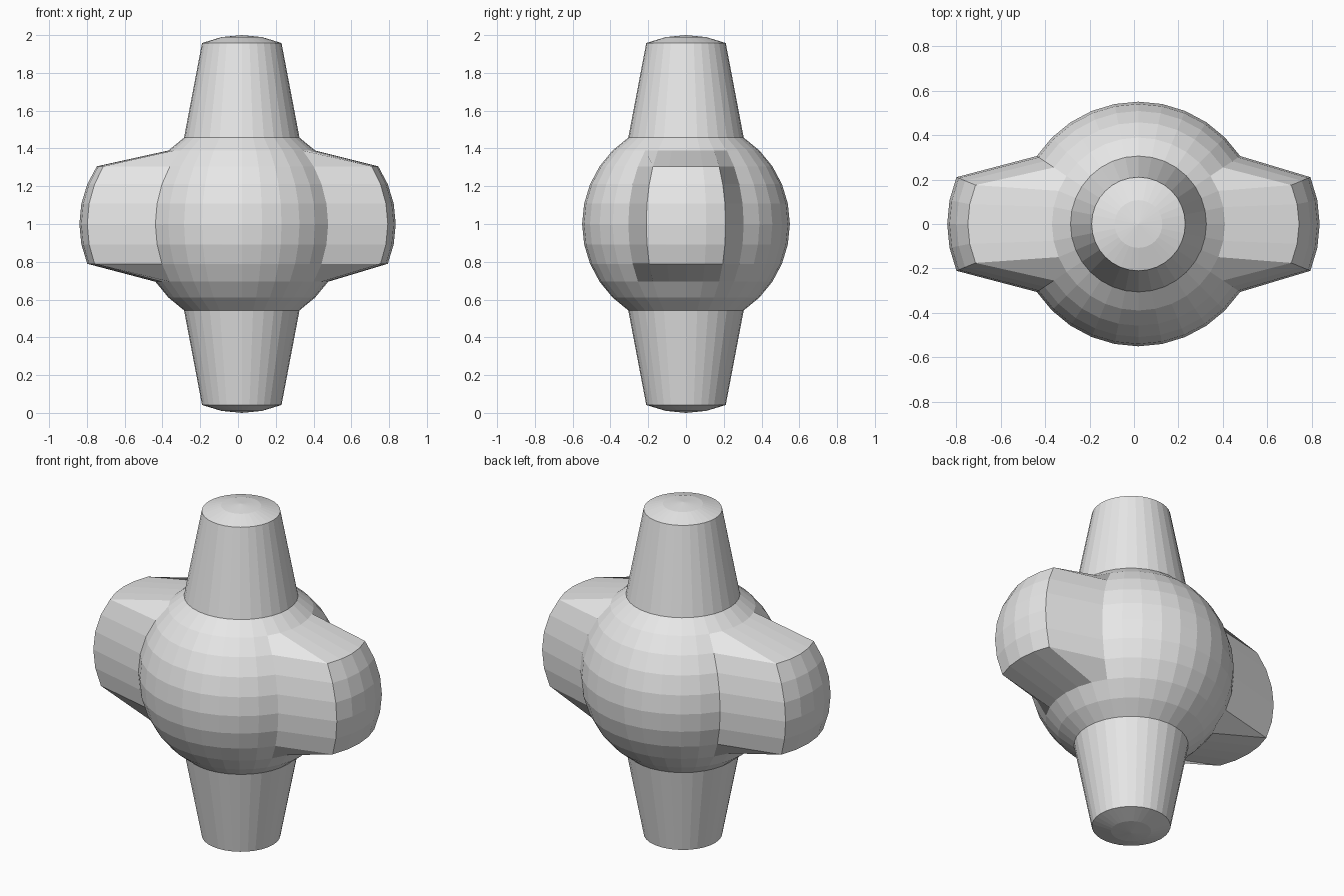
import bpy, bmesh, math
from mathutils import Vector

if "Cube" in bpy.data.objects:
    bpy.data.objects.remove(bpy.data.objects["Cube"])

R, STEP = 0.55, math.pi / 16
CENTRE = Vector((0.02, 0.0, 1.0))

grey = bpy.data.materials.new("light grey")
grey.diffuse_color = (0.8, 0.8, 0.8, 1.0)
grey.use_nodes = True
grey.node_tree.nodes["Principled BSDF"].inputs["Base Color"].default_value = grey.diffuse_color

bm = bmesh.new()
bmesh.ops.create_uvsphere(bm, u_segments=32, v_segments=16, radius=R)

# Pull surface patches straight outwards to form the two necks and two arms
EPS = 0.01
for v in bm.verts:
    x, y, z = v.co
    lat = math.asin(max(-1.0, min(1.0, z / R))) / STEP
    lon = math.atan2(y, abs(x)) / STEP
    if abs(lat) > 6 - EPS:                      # top and bottom necks
        v.co.z += math.copysign(0.45, z)
    elif -2 - EPS < lat < 3 + EPS and abs(lon) < 2 + EPS:   # side arms
        v.co.x += 0.265 if x > 0 else -0.31

bmesh.ops.translate(bm, verts=bm.verts, vec=CENTRE)
bmesh.ops.recalc_face_normals(bm, faces=bm.faces)

# Single faceted body
mesh = bpy.data.meshes.new("ball_body")
bm.to_mesh(mesh)
bm.free()
mesh.materials.append(grey)
body = bpy.data.objects.new("ball_body", mesh)
bpy.context.collection.objects.link(body)
